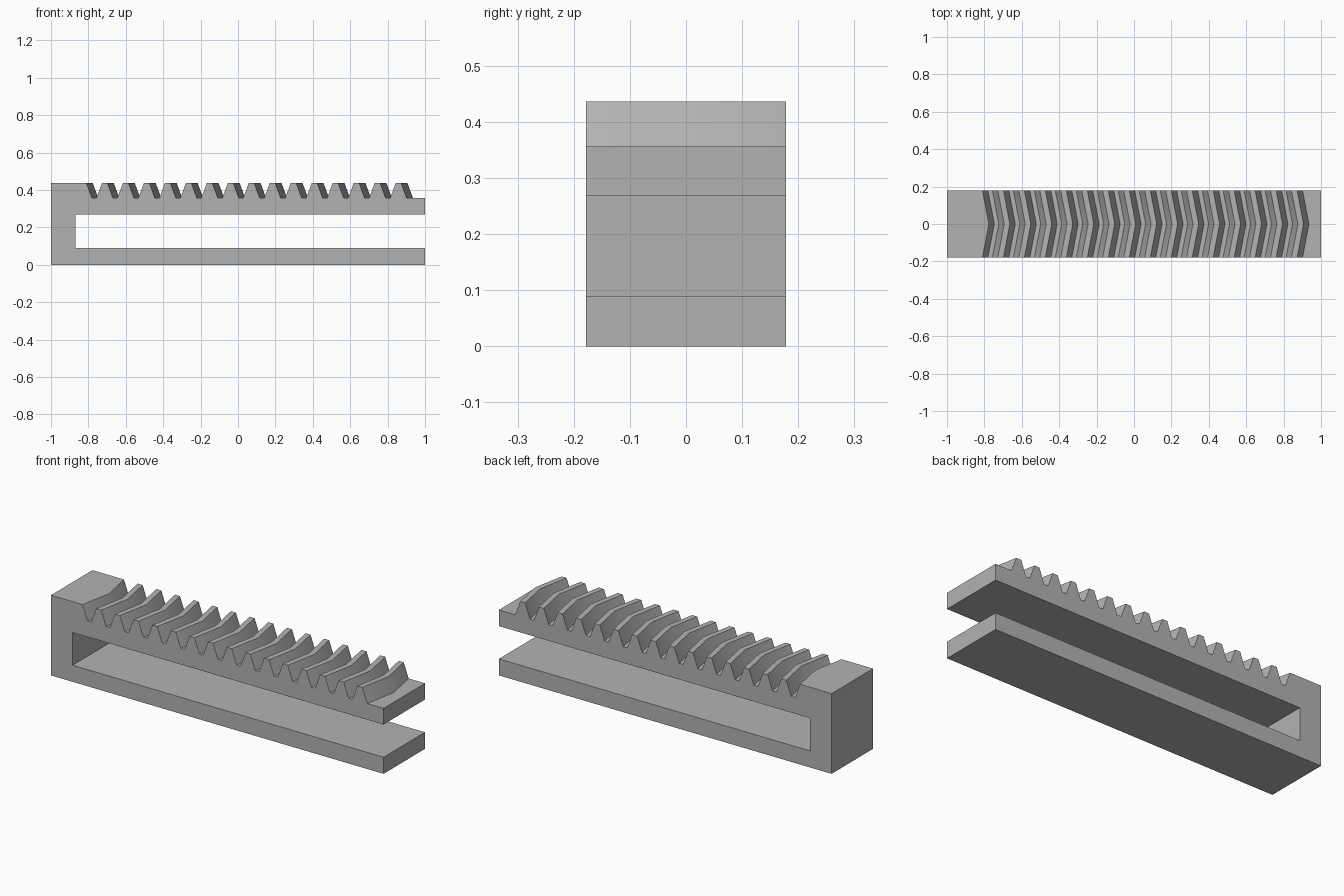
import bpy
import bmesh
import math

cube = bpy.data.objects.get("Cube")
if cube:
    bpy.data.objects.remove(cube)

# Main dimensions
HALF_DEPTH = 0.178
BAR_TOP, TOOTH_TOP = 0.356, 0.436
SLOT_LOW, SLOT_HIGH, SLOT_END = 0.09, 0.268, -0.87
MODULE = 0.0357
PITCH = math.pi * MODULE
TEETH = 15
SLOPE = math.tan(math.radians(20)) * (TOOTH_TOP - BAR_TOP)
TIP_WIDTH = 0.03
FIRST_EDGE = -0.81
SWEEP = 0.034

# One grey for the whole part
grey = bpy.data.materials.new("plain grey")
grey.use_nodes = True
colour = (0.45, 0.45, 0.45, 1)
grey.diffuse_color = colour
grey.node_tree.nodes["Principled BSDF"].inputs["Base Color"].default_value = colour


def rack_profile(shift):
    """Side outline of the slotted bar, with the teeth moved along x."""
    pts = [(-1, 0), (1, 0), (1, SLOT_LOW), (SLOT_END, SLOT_LOW),
           (SLOT_END, SLOT_HIGH), (1, SLOT_HIGH), (1, BAR_TOP)]
    for i in range(TEETH, 0, -1):
        edge = FIRST_EDGE + shift + i * PITCH
        left = edge - TIP_WIDTH
        pts += [(edge + SLOPE, BAR_TOP), (edge, TOOTH_TOP),
                (left, TOOTH_TOP), (left - SLOPE, BAR_TOP)]
    edge = FIRST_EDGE + shift
    return pts + [(edge + SLOPE, BAR_TOP), (edge, TOOTH_TOP), (-1, TOOTH_TOP)]


# Loft front, middle and back outlines into a herringbone rack
bm = bmesh.new()
rings = []
for y, shift in ((-HALF_DEPTH, 0), (0, SWEEP), (HALF_DEPTH, 0)):
    rings.append([bm.verts.new((x, y, z)) for x, z in rack_profile(shift)])
for a, b in zip(rings, rings[1:]):
    for i in range(len(a)):
        j = (i + 1) % len(a)
        bm.faces.new((a[i], a[j], b[j], b[i]))
bm.faces.new(rings[0])
bm.faces.new(rings[-1][::-1])
bmesh.ops.recalc_face_normals(bm, faces=bm.faces[:])

# Merge the flat faces that meet along the middle
bmesh.ops.dissolve_limit(bm, angle_limit=math.radians(1),
                         verts=bm.verts[:], edges=bm.edges[:])
mesh = bpy.data.meshes.new("slotted_gear_rack")
bm.to_mesh(mesh)
bm.free()
mesh.materials.append(grey)
rack = bpy.data.objects.new("slotted_gear_rack", mesh)
bpy.context.collection.objects.link(rack)

# Soften the chevron bend, keep the other edges crisp
bpy.context.view_layer.objects.active = rack
rack.select_set(True)
bpy.ops.object.shade_smooth_by_angle(angle=math.radians(30))
